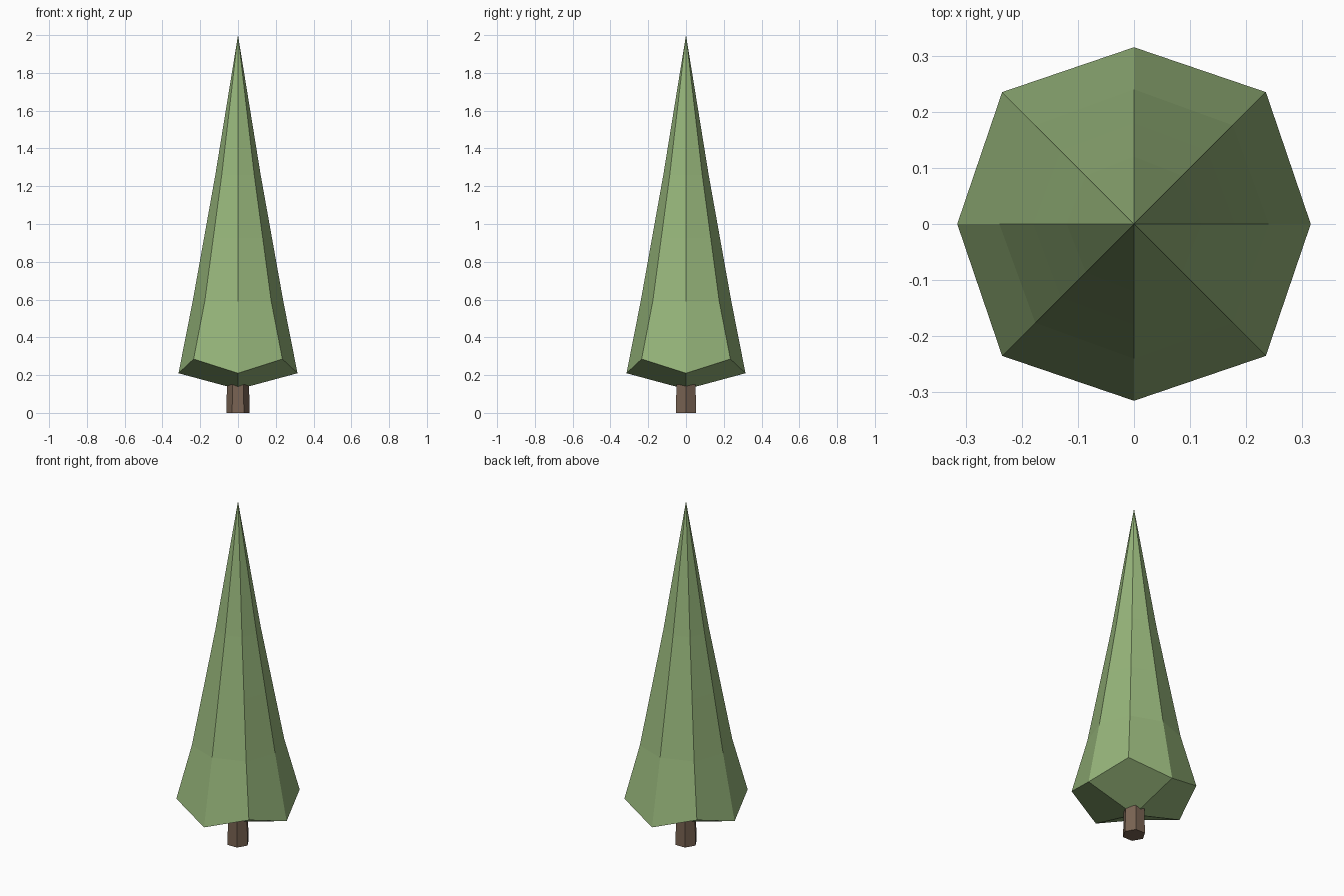
import bpy, bmesh, math

if "Cube" in bpy.data.objects:
    bpy.data.objects.remove(bpy.data.objects["Cube"])


def material(name, rgb):
    m = bpy.data.materials.new(name)
    m.diffuse_color = (*rgb, 1)
    m.use_nodes = True
    m.node_tree.nodes["Principled BSDF"].inputs["Base Color"].default_value = m.diffuse_color
    return m


def finish(name, bm, mat):
    bmesh.ops.recalc_face_normals(bm, faces=bm.faces[:])
    me = bpy.data.meshes.new(name)
    bm.to_mesh(me)
    bm.free()
    me.materials.append(mat)
    ob = bpy.data.objects.new(name, me)
    bpy.context.collection.objects.link(ob)
    return ob


# Foliage rings: (axis radius, axis z, diagonal x/y offset, diagonal z)
rings = [
    (0.315, 0.21, 0.235, 0.285),
    (0.24, 0.59, 0.176, 0.59),
    (0.18, 0.925, 0.131, 0.925),
    (0.12, 1.26, 0.086, 1.26),
]

bm = bmesh.new()
loops = []
for r, z, d, dz in rings:
    loop = []
    for i in range(8):
        a = i * math.pi / 4
        rad, h = (d * math.sqrt(2), dz) if i % 2 else (r, z)
        loop.append(bm.verts.new((rad * math.cos(a), rad * math.sin(a), h)))
    loops.append(loop)
tip = bm.verts.new((0, 0, 2))
base = bm.verts.new((0, 0, 0.125))
for i in range(8):
    j = (i + 1) % 8
    for lo, hi in zip(loops, loops[1:]):
        bm.faces.new((lo[i], lo[j], hi[j], hi[i]))
    bm.faces.new((loops[-1][i], loops[-1][j], tip))
# Four underside panels, each folded up to a raised corner
for i in range(0, 8, 2):
    bm.faces.new((base, loops[0][(i + 2) % 8], loops[0][i + 1], loops[0][i]))
finish("foliage", bm, material("leaf_green", (0.305, 0.46, 0.195)))

# Six-sided trunk, slightly tapered
bm = bmesh.new()
rows = [[bm.verts.new((r * math.cos(k * math.pi / 3), r * math.sin(k * math.pi / 3), z))
         for k in range(6)] for r, z in ((0.062, 0), (0.058, 0.16))]
for k in range(6):
    n = (k + 1) % 6
    bm.faces.new((rows[0][k], rows[0][n], rows[1][n], rows[1][k]))
for row in rows:
    bm.faces.new(row)
finish("trunk", bm, material("bark_brown", (0.19, 0.125, 0.085)))
